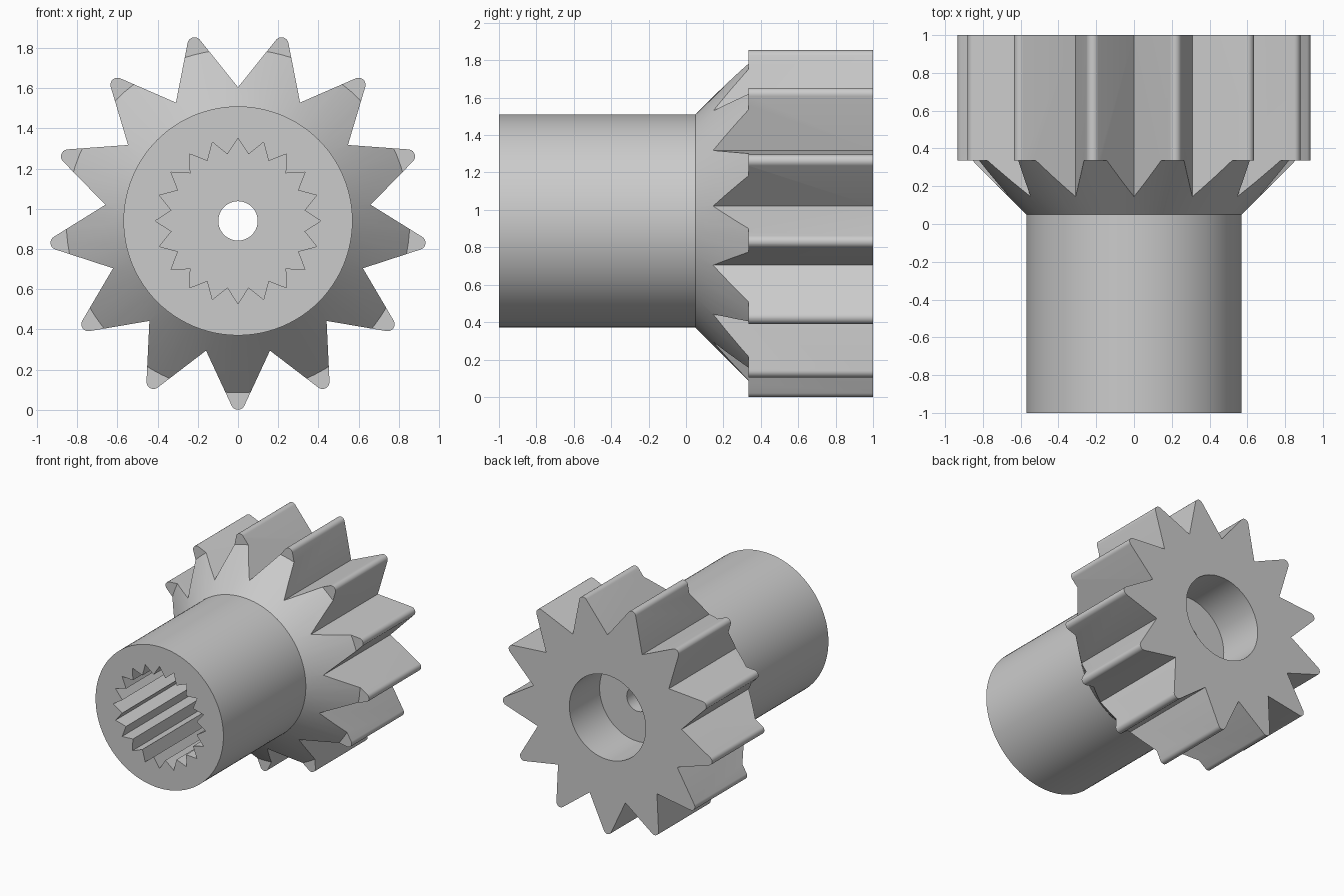
import bpy, bmesh
from math import sin, cos, pi, tau, asin, atan2, hypot, radians

cube = bpy.data.objects.get("Cube")
if cube:
    bpy.data.objects.remove(cube, do_unlink=True)

AXIS_Z = 0.94      # height of the shaft axis
TEETH = 13
TIP_R, ROOT_R, ROUND_R = 0.94, 0.665, 0.035


def new_object(name, bm):
    bmesh.ops.recalc_face_normals(bm, faces=bm.faces)
    mesh = bpy.data.meshes.new(name)
    bm.to_mesh(mesh)
    bm.free()
    obj = bpy.data.objects.new(name, mesh)
    bpy.context.collection.objects.link(obj)
    return obj


def loft(name, rings):
    """Closed solid through (y, outline) rings, outlines given as (x, z) about the axis."""
    bm = bmesh.new()
    loops = [[bm.verts.new((x, y, AXIS_Z + z)) for x, z in pts] for y, pts in rings]
    for a, b in zip(loops, loops[1:]):
        for i in range(len(a)):
            j = (i + 1) % len(a)
            bm.faces.new((a[i], a[j], b[j], b[i]))
    bm.faces.new(loops[0])
    bm.faces.new(loops[-1])
    return new_object(name, bm)


def circle(r, n=96):
    return [(r * cos(tau * i / n), r * sin(tau * i / n)) for i in range(n)]


def gear_outline():
    """Straight-flanked teeth with tangent rounded tips, one tooth pointing down."""
    half = pi / TEETH
    centre = TIP_R - ROUND_R
    dx, dh = ROOT_R * sin(half), centre - ROOT_R * cos(half)
    lean = atan2(dx, dh) - asin(ROUND_R / hypot(dx, dh))
    sweep = pi / 2 - lean
    steps = 10
    pts = []
    for t in range(TEETH):
        a = -pi / 2 + tau * t / TEETH
        pts.append((ROOT_R * cos(a - half), ROOT_R * sin(a - half)))
        for s in range(steps + 1):
            b = a - sweep + 2 * sweep * s / steps
            pts.append((centre * cos(a) + ROUND_R * cos(b),
                        centre * sin(a) + ROUND_R * sin(b)))
    return pts


def spline_outline(n=20, outer=0.412, inner=0.335):
    return [((outer, inner)[i % 2] * cos(pi * i / n),
             (outer, inner)[i % 2] * sin(pi * i / n)) for i in range(2 * n)]


def boolean(target, tool, operation):
    mod = target.modifiers.new(operation.title(), 'BOOLEAN')
    mod.operation, mod.solver, mod.object = operation, 'EXACT', tool
    bpy.context.view_layer.objects.active = target
    bpy.ops.object.modifier_apply(modifier=mod.name)
    bpy.data.objects.remove(tool, do_unlink=True)


# Turned blank: hub, conical shoulder, gear disc
pinion = loft("pinion_gear", [(-1, circle(0.57)), (0.05, circle(0.57)),
                              (0.335, circle(0.855)), (0.335, circle(1.1)),
                              (1, circle(1.1))])

# Teeth cut through the disc and shoulder
outline = gear_outline()
boolean(pinion, loft("tooth_form", [(-1.2, outline), (1.2, outline)]), 'INTERSECT')

# Splined socket in the hub, round bore at the back, small hole joining them
socket = spline_outline()
boolean(pinion, loft("spline_cutter", [(-1.1, socket), (0.2, socket)]), 'DIFFERENCE')
boolean(pinion, loft("bore_cutter", [(0.615, circle(0.34)), (1.1, circle(0.34))]), 'DIFFERENCE')
boolean(pinion, loft("hole_cutter", [(0, circle(0.098, 48)), (0.8, circle(0.098, 48))]), 'DIFFERENCE')

# Plain grey metal
grey = bpy.data.materials.new("steel_grey")
grey.use_nodes = True
colour = (0.6, 0.6, 0.6, 1)
grey.diffuse_color = colour
grey.node_tree.nodes["Principled BSDF"].inputs["Base Color"].default_value = colour
pinion.data.materials.clear()
pinion.data.materials.append(grey)

# Smooth the round surfaces, keep the edges crisp
bpy.ops.object.select_all(action='DESELECT')
pinion.select_set(True)
bpy.context.view_layer.objects.active = pinion
bpy.ops.object.shade_smooth_by_angle(angle=radians(25))
